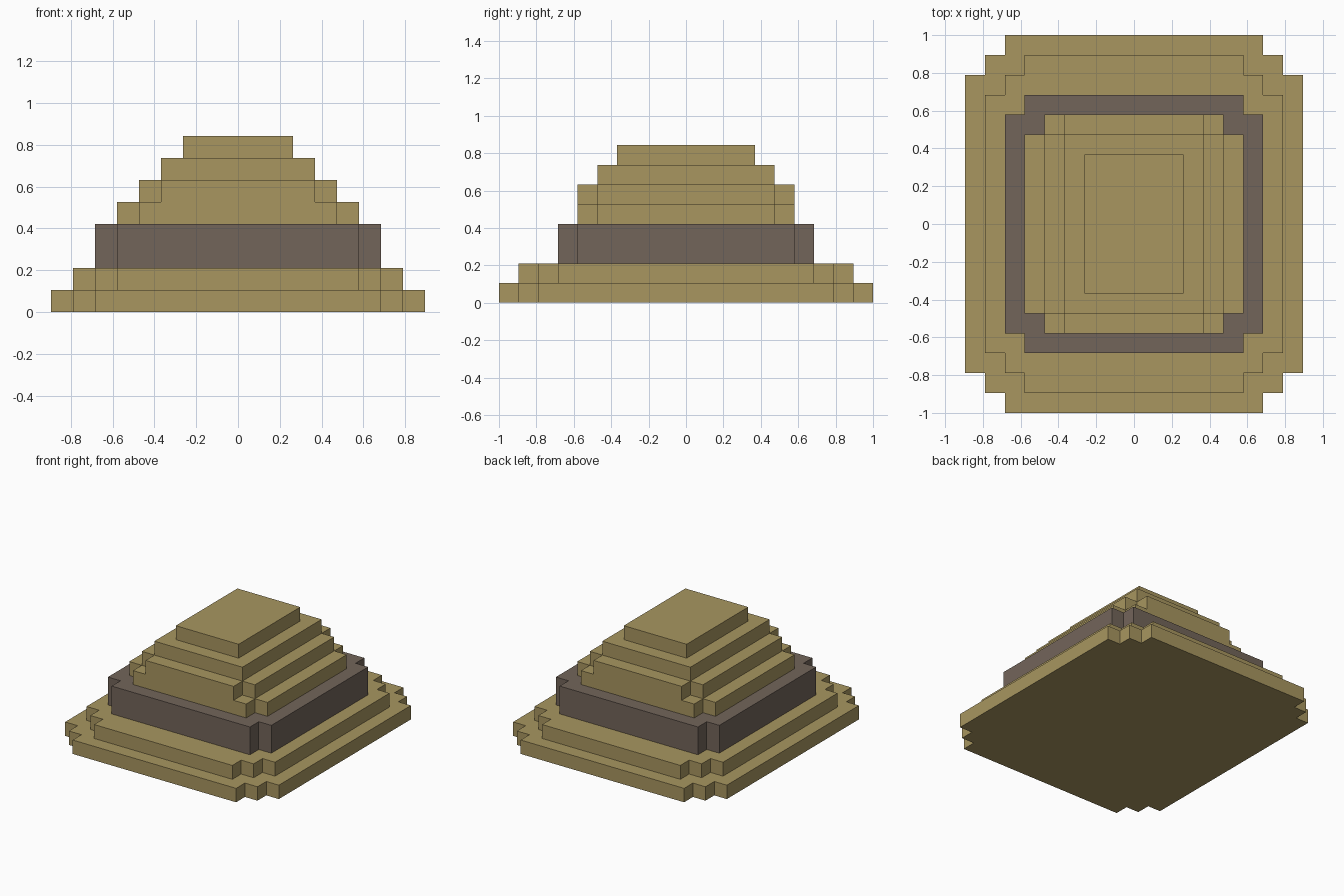
import bpy
import bmesh

if "Cube" in bpy.data.objects:
    bpy.data.objects.remove(bpy.data.objects["Cube"], do_unlink=True)

U = 2 / 19  # one block


def material(name, rgb):
    mat = bpy.data.materials.new(name)
    mat.use_nodes = True
    mat.diffuse_color = (*rgb, 1)
    mat.node_tree.nodes["Principled BSDF"].inputs["Base Color"].default_value = (*rgb, 1)
    return mat


sand = material("sandy tan", (0.392, 0.305, 0.117))
stone = material("brown grey", (0.171, 0.130, 0.102))


def outline(half_x, half_y, notches):
    """Rectangle whose corners are cut back in a staircase of blocks."""
    corner = []
    for i in range(notches + 1):
        x, y = half_x - i, half_y - notches + i
        if i:
            corner.append((x, y - 1))
        corner.append((x, y))
    points = []
    for sx, sy in ((1, 1), (-1, 1), (-1, -1), (1, -1)):
        quarter = [(sx * x, sy * y) for x, y in corner]
        points += quarter if sx * sy > 0 else quarter[::-1]
    return points


def tier(name, half_x, half_y, notches, bottom, top, mat):
    bm = bmesh.new()
    verts = [bm.verts.new((x * U, y * U, bottom * U))
             for x, y in outline(half_x, half_y, notches)]
    base = bm.faces.new(verts)
    raised = bmesh.ops.extrude_face_region(bm, geom=[base], use_keep_orig=True)["geom"]
    moved = [v for v in raised if isinstance(v, bmesh.types.BMVert)]
    bmesh.ops.translate(bm, verts=moved, vec=(0, 0, (top - bottom) * U))
    bmesh.ops.recalc_face_normals(bm, faces=bm.faces)
    mesh = bpy.data.meshes.new(name)
    bm.to_mesh(mesh)
    bm.free()
    mesh.materials.append(mat)
    bpy.context.collection.objects.link(bpy.data.objects.new(name, mesh))


# Tiers from the ground up, sizes in blocks
tier("base_tier", 8.5, 9.5, 2, 0, 1, sand)
tier("second_tier", 7.5, 8.5, 2, 1, 2, sand)
tier("dark_band", 6.5, 6.5, 1, 2, 4, stone)
tier("lower_mound", 5.5, 5.5, 1, 4, 5, sand)
tier("middle_mound", 4.5, 5.5, 1, 5, 6, sand)
tier("upper_mound", 3.5, 4.5, 0, 6, 7, sand)
tier("top_slab", 2.5, 3.5, 0, 7, 8, sand)
